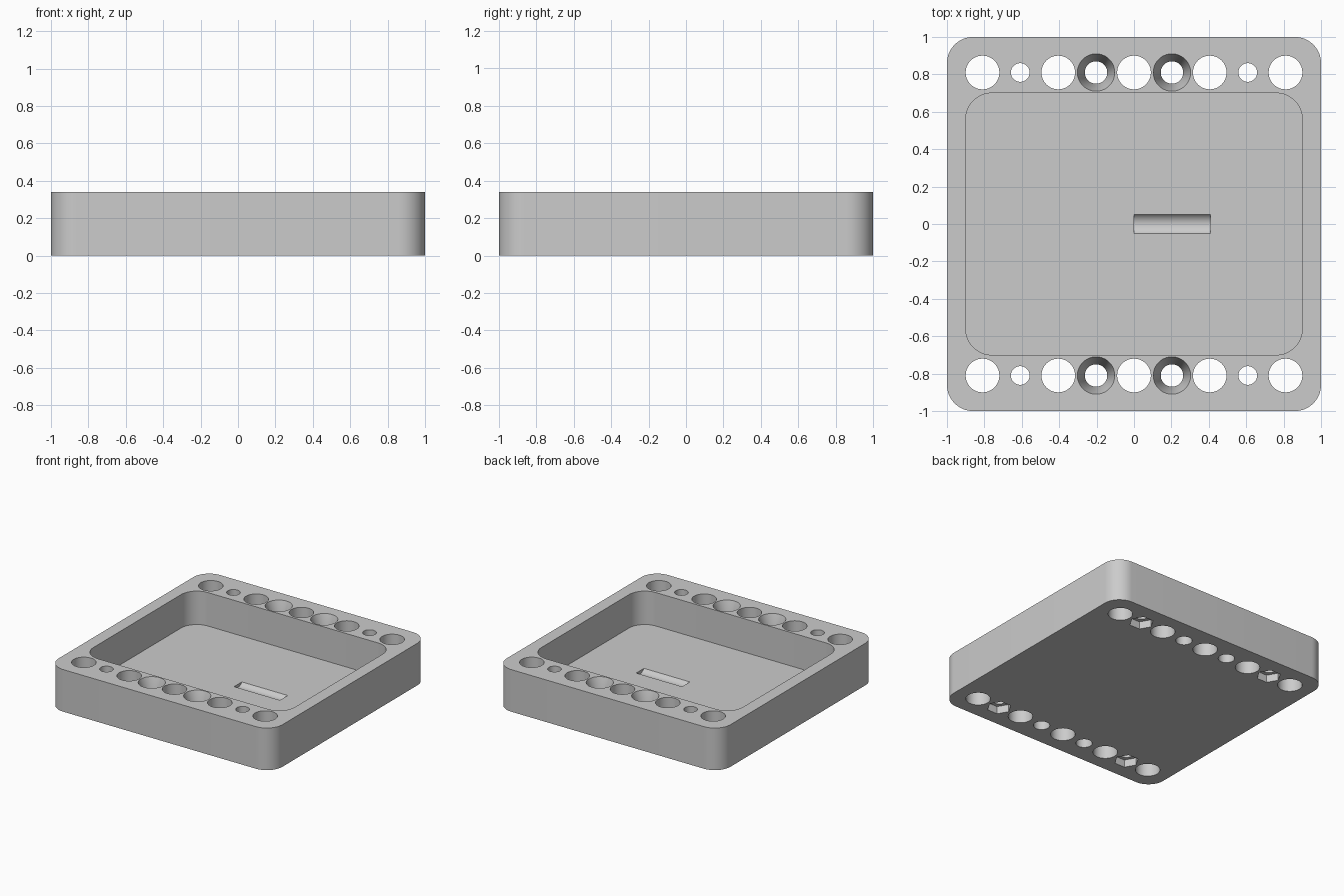
import bpy, bmesh, math

cube = bpy.data.objects.get("Cube")
if cube:
    bpy.data.objects.remove(cube, do_unlink=True)

HEIGHT, FLOOR, ROW = 0.34, 0.07, 0.81
OVER = 0.05  # cutters reach past the surfaces

grey = bpy.data.materials.new("plain grey")
grey.use_nodes = True
grey.diffuse_color = (0.6, 0.6, 0.6, 1)
grey.node_tree.nodes["Principled BSDF"].inputs["Base Color"].default_value = (0.6, 0.6, 0.6, 1)


def make_object(name, bm):
    bmesh.ops.recalc_face_normals(bm, faces=bm.faces)
    mesh = bpy.data.meshes.new(name)
    bm.to_mesh(mesh)
    bm.free()
    mesh.materials.append(grey)
    obj = bpy.data.objects.new(name, mesh)
    bpy.context.collection.objects.link(obj)
    return obj


def loft(bm, rings):
    """Closed solid through matching rings of points."""
    loops = [[bm.verts.new(p) for p in ring] for ring in rings]
    n = len(loops[0])
    for a, b in zip(loops, loops[1:]):
        for i in range(n):
            j = (i + 1) % n
            bm.faces.new((a[i], a[j], b[j], b[i]))
    bm.faces.new(loops[0][::-1])
    bm.faces.new(loops[-1])


def rounded_block(name, hx, hy, radius, z0, z1, steps=12):
    outline = []
    for k, (sx, sy) in enumerate([(1, 1), (-1, 1), (-1, -1), (1, -1)]):
        for i in range(steps + 1):
            a = math.pi / 2 * (k + i / steps)
            outline.append((sx * (hx - radius) + radius * math.cos(a),
                            sy * (hy - radius) + radius * math.sin(a)))
    bm = bmesh.new()
    loft(bm, [[(x, y, z) for x, y in outline] for z in (z0, z1)])
    return make_object(name, bm)


def turned_cutters(name, xs, profile, sides=48):
    """Same turned shape at each x, in the front and back rows."""
    bm = bmesh.new()
    angles = [2 * math.pi * i / sides for i in range(sides)]
    for x in xs:
        for y in (-ROW, ROW):
            loft(bm, [[(x + r * math.cos(a), y + r * math.sin(a), z) for a in angles]
                      for r, z in profile])
    return make_object(name, bm)


# Tray body
tray = rounded_block("tray", 1, 1, 0.14, 0, HEIGHT)

# Pocket and the holes in the two rims
top = HEIGHT + OVER
cutters = [
    rounded_block("pocket_cutter", 0.9, 0.7, 0.14, FLOOR, top),
    turned_cutters("large_hole_cutter", (-0.81, -0.405, 0, 0.405, 0.81),
                   [(0.09, -OVER), (0.09, top)]),
    turned_cutters("bolt_hole_cutter", (-0.608, 0.608), [(0.05, -OVER), (0.05, top)]),
    turned_cutters("nut_recess_cutter", (-0.608, 0.608), [(0.09, -OVER), (0.09, 0.06)], 6),
    turned_cutters("countersunk_hole_cutter", (-0.203, 0.203),
                   [(0.06, -OVER), (0.06, HEIGHT - 0.13), (0.1, HEIGHT), (0.1, top)]),
]

# Shallow rounded groove in the pocket floor
groove = bmesh.new()
r, lift = 0.0625, 0.0375
ring = [2 * math.pi * i / 48 for i in range(48)]
loft(groove, [[(x, r * math.cos(a), FLOOR + lift + r * math.sin(a)) for a in ring]
              for x in (0, 0.41)])
cutters.append(make_object("groove_cutter", groove))

for cutter in cutters:
    mod = tray.modifiers.new(cutter.name, 'BOOLEAN')
    mod.operation = 'DIFFERENCE'
    mod.solver = 'EXACT'
    mod.object = cutter
    cutter.hide_render = True

# Bake the cuts, then drop the cutters
bpy.context.view_layer.update()
result = bpy.data.meshes.new_from_object(
    tray.evaluated_get(bpy.context.evaluated_depsgraph_get()))
tray.modifiers.clear()
tray.data = result
result.materials.clear()
result.materials.append(grey)
for poly in result.polygons:
    poly.material_index = 0
for cutter in cutters:
    bpy.data.objects.remove(cutter, do_unlink=True)

bpy.ops.object.select_all(action='DESELECT')
tray.select_set(True)
bpy.context.view_layer.objects.active = tray
bpy.ops.object.shade_smooth_by_angle(angle=math.radians(30))
